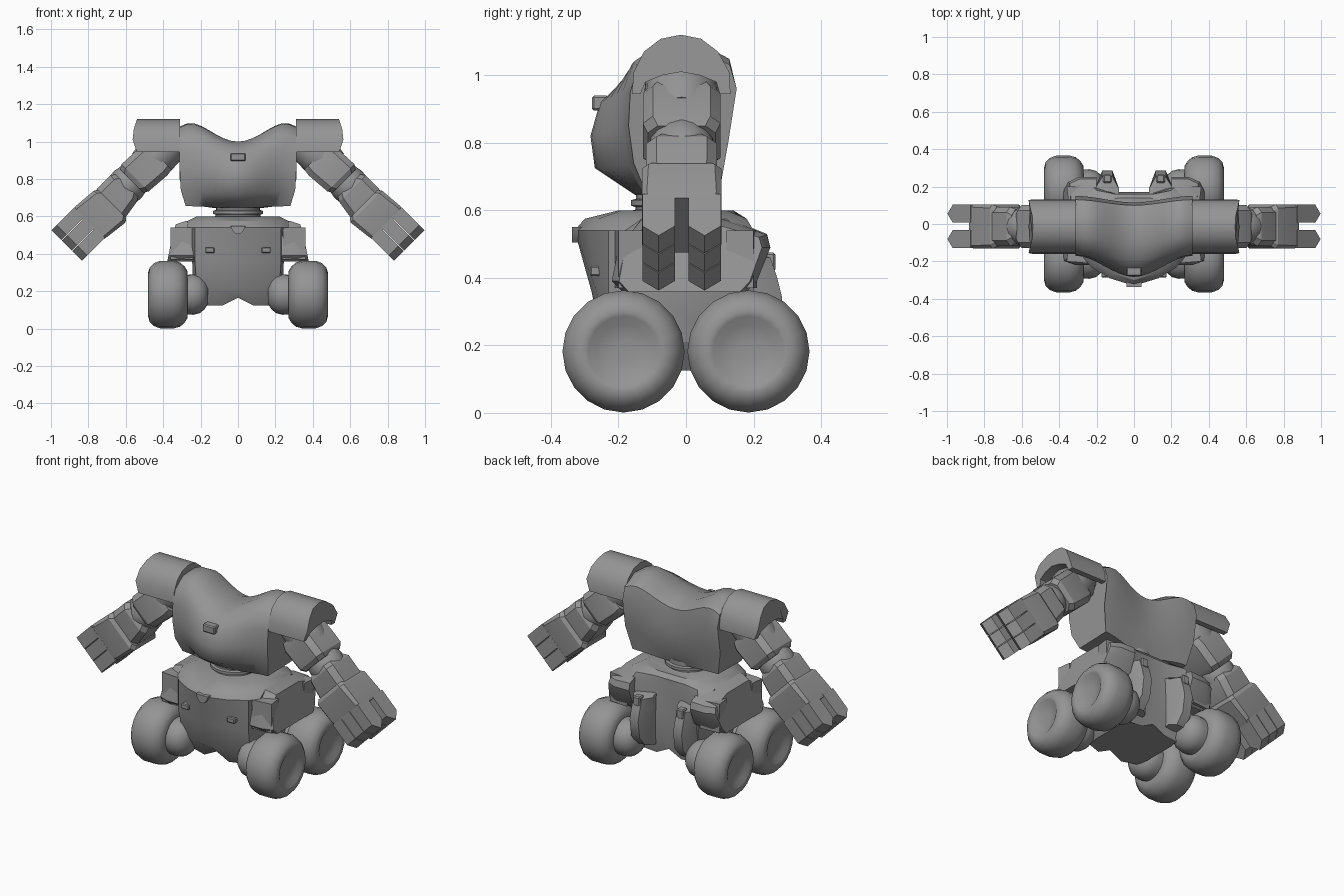
import bpy, bmesh, math
from mathutils import Vector, Matrix

if "Cube" in bpy.data.objects:
    bpy.data.objects.remove(bpy.data.objects["Cube"])

grey = bpy.data.materials.new("matte_grey")
grey.diffuse_color = (0.3, 0.3, 0.3, 1)
grey.use_nodes = True
grey.node_tree.nodes["Principled BSDF"].inputs["Base Color"].default_value = grey.diffuse_color


def finish(name, bm, mirror="", angle=35, bevel=0):
    """Turn a bmesh into a named object, mirrored on the given axes."""
    bmesh.ops.recalc_face_normals(bm, faces=bm.faces)
    me = bpy.data.meshes.new(name)
    if bevel:
        bmesh.ops.bevel(bm, geom=bm.edges[:], offset=bevel, segments=1, affect='EDGES')
    bm.to_mesh(me)
    bm.free()
    me.materials.append(grey)
    me.polygons.foreach_set("use_smooth", [True] * len(me.polygons))
    me.set_sharp_from_angle(angle=math.radians(angle))
    ob = bpy.data.objects.new(name, me)
    bpy.context.collection.objects.link(ob)
    if mirror:
        m = ob.modifiers.new("mirror", 'MIRROR')
        m.use_axis = ["X" in mirror, "Y" in mirror, False]
        m.use_mirror_merge = False
    return ob


def loft(name, rings, mirror="", mat=None, angle=35, bevel=0):
    """Skin a list of closed rings and cap both ends."""
    bm = bmesh.new()
    rows = [[bm.verts.new(p) for p in r] for r in rings]
    n = len(rows[0])
    for a, b in zip(rows, rows[1:]):
        for i in range(n):
            j = (i + 1) % n
            bm.faces.new((a[i], a[j], b[j], b[i]))
    bm.faces.new(rows[0][::-1])
    bm.faces.new(rows[-1])
    if mat:
        bm.transform(mat)
    return finish(name, bm, mirror, angle, bevel)


def box(name, x, y, z, mirror="", mat=None, bevel=0):
    rings = [[(px, y[0], z[0]), (px, y[1], z[0]), (px, y[1], z[1]), (px, y[0], z[1])] for px in x]
    return loft(name, rings, mirror, mat, 20, bevel)


def lathe(name, prof, mat, mirror="", n=20):
    """Spin (axial, radius) pairs about local x."""
    rings = [[(x, r * math.cos(2 * math.pi * i / n), r * math.sin(2 * math.pi * i / n))
              for i in range(n)] for x, r in prof]
    return loft(name, rings, mirror, mat, 40)


# Wheels and their hubs
at_wheel = Matrix.Translation((0, -0.185, 0.182))
lathe("wheels", [(.275, .09), (.27, .125), (.285, .15), (.31, .172), (.345, .181), (.415, .181), (.45, .168),
                 (.472, .145), (.48, .12), (.476, .105), (.46, .08), (.455, .03)], at_wheel, "XY")
lathe("wheel_hubs", [(.16, .05), (.18, .08), (.205, .1), (.24, .108), (.28, .105)], at_wheel, "XY")

# Lower body: mirrored outline rings stacked from top to bottom
layers = [
    (.60, 0, [(0, -.2), (.13, -.19), (.19, -.14), (.22, -.08), (.22, .06), (.18, .12), (.08, .14), (0, .14)]),
    (.575, 0, [(0, -.3), (.13, -.26), (.22, -.2), (.27, -.13), (.27, .12), (.2, .18), (.1, .16), (0, .16)]),
    (.54, 0, [(0, -.33), (.13, -.29), (.23, -.23), (.27, -.18), (.27, .16), (.22, .2), (.1, .16), (0, .16)]),
    (.36, 0, [(0, -.28), (.13, -.265), (.23, -.23), (.245, -.1), (.245, .1), (.22, .2), (.1, .17), (0, .17)]),
    (.21, 0, [(0, -.25), (.13, -.24), (.22, -.2), (.24, -.1), (.24, .1), (.2, .18), (.1, .17), (0, .17)]),
    (.125, .04, [(0, -.2), (.08, -.2), (.17, -.17), (.18, -.1), (.18, .1), (.17, .15), (.08, .16), (0, .16)]),
]
rings = []
for z, arch, half in layers:
    full = half + [(-x, y) for x, y in half[-2:0:-1]]
    rings.append([(x, y, z + (arch if abs(x) < .05 else 0)) for x, y in full])
loft("lower_body", rings, angle=30)

# Side pods above the wheels, leaning inward at the top
pod = [(-.19, .36), (-.22, .39), (-.2, .49), (-.13, .585), (.1, .585), (.24, .53), (.25, .49), (.21, .39), (.18, .36)]
loft("side_pods", [[(.2, y, z) for y, z in pod],
                   [(.31 - .15 * (z - .4), y, z - max(0, z - .5) * .12) for y, z in pod],
                   [(.37 - .2 * (z - .4), y * .9, z - max(0, z - .5) * .32) for y, z in pod]], "X", angle=25)
# Raised corner flanges in front of and behind the pods
for name, s in (("front_flanges", -1), ("rear_flanges", 1)):
    loft(name, [[(.24, s * .21, z0), (.36, s * .2, z0), (.35, s * .12, z0), (.24, s * .12, z0)]
                for z0 in (.37, .54)], "X")

# Rear fins with a bracket at the top
fin = [(.12, .48), (.2, .47), (.25, .46), (.27, .4), (.285, .34), (.27, .24), (.22, .18), (.12, .17)]
loft("rear_fins", [[(.08, min(y, .19), z) for y, z in fin], [(.115, y, z) for y, z in fin],
                   [(.17, y, z) for y, z in fin], [(.21, min(y, .19), z) for y, z in fin]], "X")
box("fin_brackets", (.12, .165), (.22, .265), (.42, .475), "X", bevel=.006)

# Front fittings
box("front_lamps", (.125, .175), (-.285, -.24), (.405, .435), "X", bevel=.005)
loft("front_emblem", [[(-.04, y, .55), (.04, y, .55), (.03, y, .525), (.012, y, .505),
                       (-.012, y, .505), (-.03, y, .525)] for y in (-.338, -.28)])

# Waist rings
up = Matrix.Translation((0, -.03, 0)) @ Matrix.Rotation(-math.pi / 2, 4, 'Y')
lathe("waist", [(.56, .14), (.597, .14), (.602, .12), (.61, .12), (.614, .133), (.63, .133),
                (.634, .118), (.66, .118)], up, n=24)

# Chest: side profile blended from the middle section to the end section
mid = [(-.15, .645), (-.27, .725), (-.283, .82), (-.255, .92), (-.19, .975), (-.1, 1.0), (.03, 1.0), (.1, .97),
       (.115, .85), (.1, .7), (.07, .635)]
end = [(-.12, .655), (-.155, .74), (-.17, .85), (-.165, .95), (-.145, 1.02), (-.07, 1.075), (.04, 1.08),
       (.13, 1.03), (.15, .96), (.125, .8), (.1, .66)]
rings = []
for i in range(-8, 9):
    u = i / 8
    t = abs(u)
    k = t * t * (3 - 2 * t)
    bump = .03 * math.sin(math.pi * t ** 2)
    ring = []
    for (ya, za), (yb, zb) in zip(mid, end):
        y, z = ya + (yb - ya) * k, za + (zb - za) * k
        z += bump if z > .96 else 0
        x = .312 * u * (1 - max(0, .76 - z) * 1.0 * t)
        ring.append((x, y, z))
    rings.append(ring)
loft("chest", rings, angle=50)
box("chest_badge", (-.04, .04), (-.278, -.23), (.895, .94), bevel=.006)

# Shoulder pads: arched shells, open below
outer = [(-.16, .945), (-.155, 1.01), (-.125, 1.07), (-.075, 1.108), (-.015, 1.12), (.045, 1.108), (.095, 1.07),
         (.128, 1.01), (.132, .945)]
inner = [(.1, .945), (.09, .98), (.04, 1.0), (-.015, 1.01), (-.07, 1.0), (-.12, .98), (-.135, .945)]
loft("shoulder_pads", [[(x + (.03 - abs(z - 1.03) * .33 if e else 0), y, z) for y, z in outer + inner]
                       for x, e in ((.31, 0), (.54, 1))], "X", angle=32)

# Arms: local x runs down the arm, local z across it
d = math.sqrt(.5)
arm = Matrix(((d, 0, d, .46), (0, 1, 0, -.013), (-d, 0, d, .90), (0, 0, 0, 1)))


def limb(name, stations, angle=30):
    """Chamfered box sections: (distance, half width y, low z, high z, chamfer)."""
    rings = []
    for x, w, lo, hi, c in stations:
        rings.append([(x, -w + c, lo), (x, w - c, lo), (x, w, lo + c), (x, w, hi - c),
                      (x, w - c, hi), (x, -w + c, hi), (x, -w, hi - c), (x, -w, lo + c)])
    return loft(name, rings, "X", arm, angle)


lathe("shoulder_joints", [(-.2, .04), (-.17, .08), (-.11, .108), (-.03, .112), (.05, .1)], arm, "X", 16)
limb("upper_arms", [(-.04, .1, -.11, .08, .03), (0, .115, -.115, .095, .03),
                    (.13, .115, -.105, .1, .03), (.155, .1, -.09, .085, .03)])
lathe("elbows", [(.1, .07), (.14, .095), (.18, .102), (.22, .1), (.27, .085)], arm, "X", 16)
limb("forearms", [(.19, .09, -.085, .085, .03), (.215, .105, -.1, .1, .03),
                  (.31, .105, -.115, .1, .03), (.35, .1, -.11, .095, .03)])
limb("hands", [(.315, .105, -.12, .09, .02), (.335, .118, -.135, .105, .02),
               (.46, .118, -.12, .115, .015), (.485, .112, -.115, .112, .015)])

# Fingers: two facing rows of three, each ending in a wedge
for row, c in (("front", -.068), ("rear", .068)):
    for k in range(3):
        z0 = -.115 + k * .078
        shape = [(.47, c - .048), (.605, c - .048), (.645, c), (.605, c + .048), (.47, c + .048)]
        loft(f"{row}_finger_{k + 1}", [[(x, y, z) for x, y in shape] for z in (z0, z0 + .074)], "X", arm, 20)
